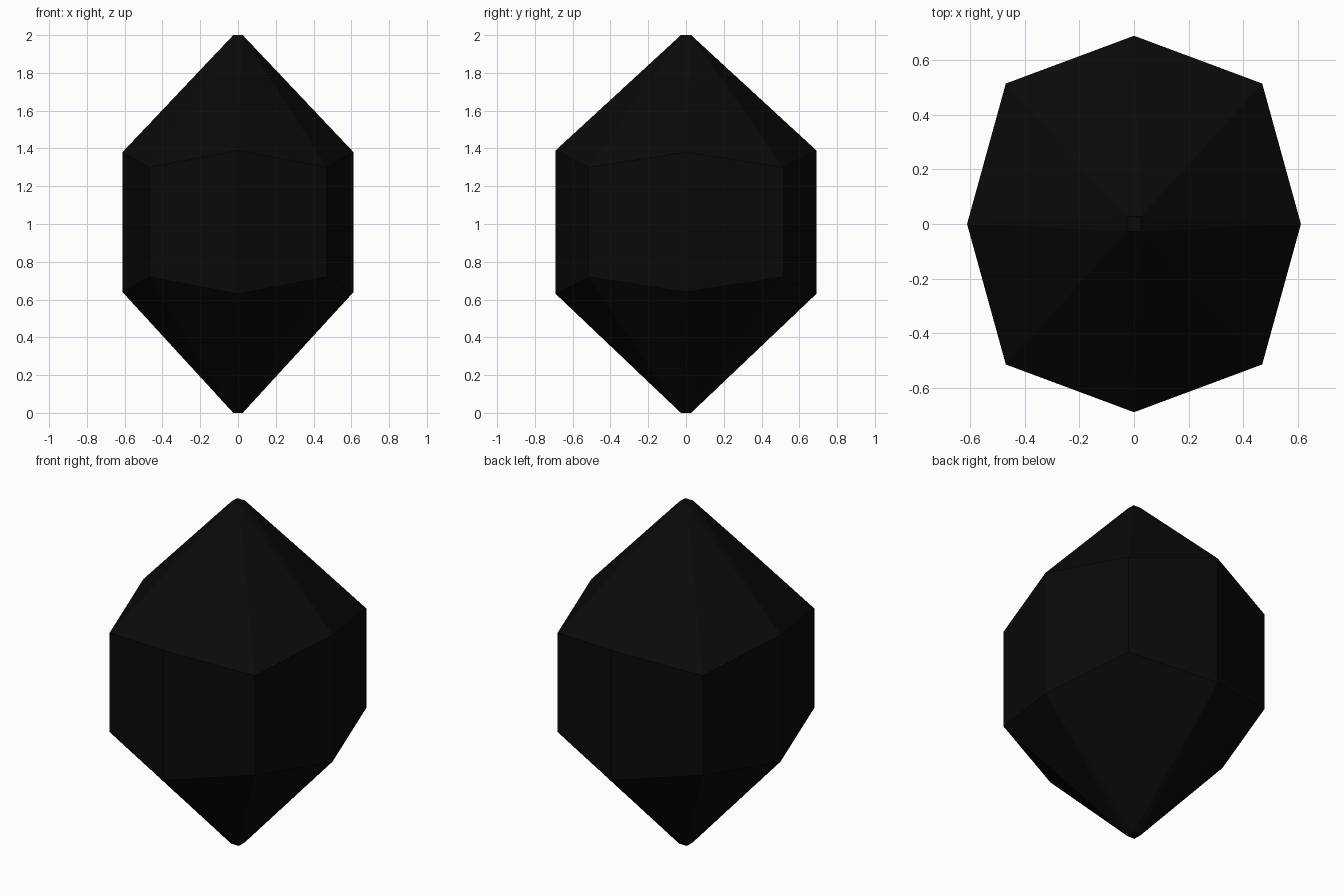
import bpy, bmesh, math

if "Cube" in bpy.data.objects:
    bpy.data.objects.remove(bpy.data.objects["Cube"])

bm = bmesh.new()

# Mirrored quarter profile: side points, front points, corner points, blunt tips
levels = [
    (0.612, 0.0, 1.38, 0.64),
    (0.0, 0.69, 1.39, 0.63),
    (0.47, 0.515, 1.30, 0.72),
    (0.025, 0.027, 2.0, 0.0),
]
for x, y, top, bottom in levels:
    for px in {x, -x}:
        for py in {y, -y}:
            for z in (top, bottom):
                bm.verts.new((px, py, z))

# Convex gem skin, merging coplanar triangles into flat facets
bmesh.ops.convex_hull(bm, input=bm.verts[:])
bmesh.ops.dissolve_limit(bm, angle_limit=math.radians(0.5),
                         verts=bm.verts[:], edges=bm.edges[:])
bmesh.ops.recalc_face_normals(bm, faces=bm.faces[:])

mesh = bpy.data.meshes.new("crystal")
bm.to_mesh(mesh)
bm.free()
crystal = bpy.data.objects.new("crystal", mesh)
bpy.context.collection.objects.link(crystal)

# Near-black stone
mat = bpy.data.materials.new("black_stone")
mat.diffuse_color = (0.003, 0.003, 0.003, 1)
mat.use_nodes = True
mat.node_tree.nodes["Principled BSDF"].inputs["Base Color"].default_value = mat.diffuse_color
mesh.materials.append(mat)
